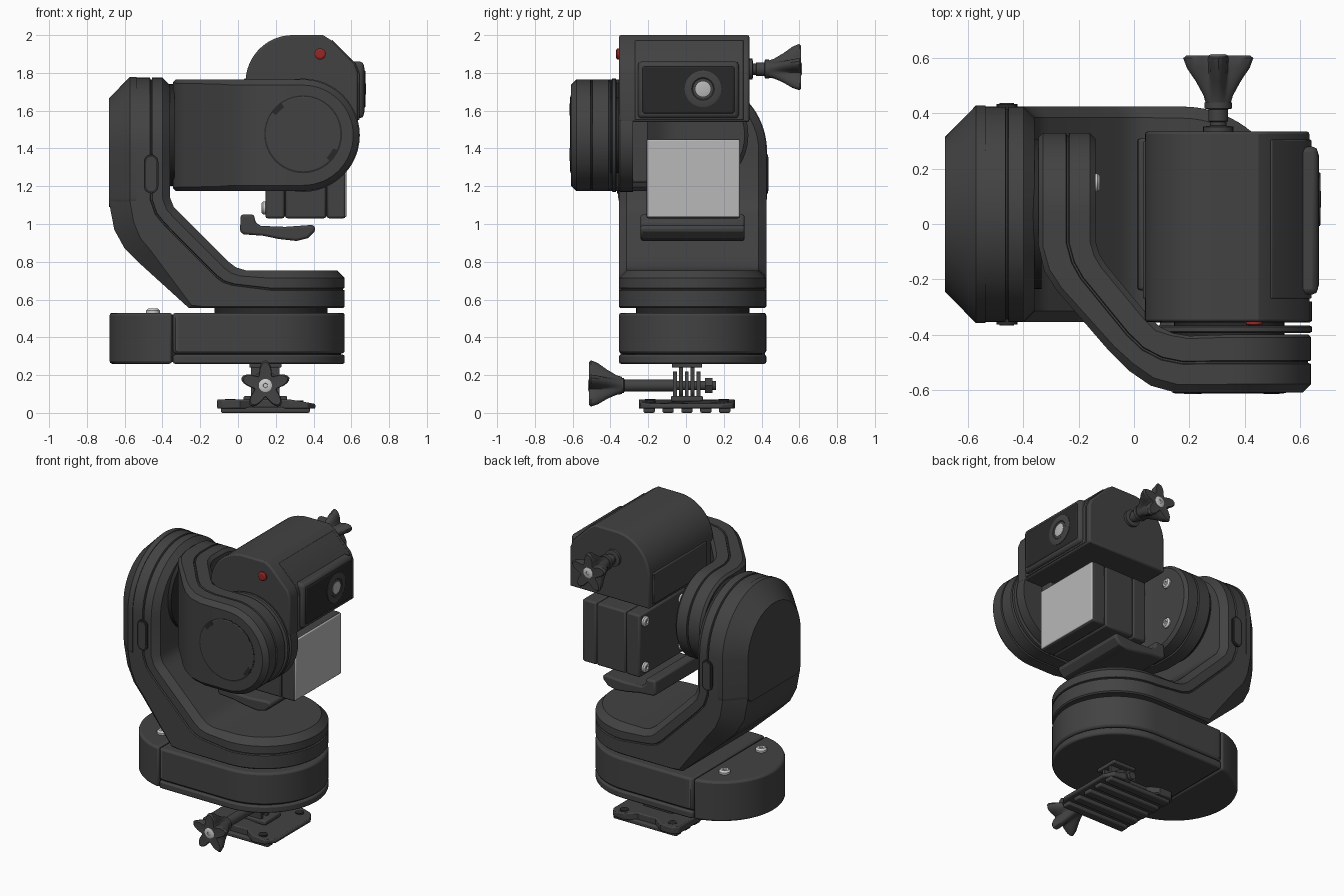
import bpy, bmesh
from math import sin, cos, pi, radians
from mathutils import Vector

if "Cube" in bpy.data.objects:
    bpy.data.objects.remove(bpy.data.objects["Cube"])


def material(name, r, g, b):
    m = bpy.data.materials.new(name)
    m.diffuse_color = (r, g, b, 1)
    m.use_nodes = True
    m.node_tree.nodes["Principled BSDF"].inputs["Base Color"].default_value = m.diffuse_color
    return m


DARK = material("dark_plastic", .055, .055, .055)
BLACK = material("black_trim", .022, .022, .022)
PALE = material("pale_panel", .48, .48, .48)
STEEL = material("steel", .6, .6, .6)
RED = material("red", .3, .02, .02)


def at(axis, u, v, h):
    """Place a 2D point (u, v) at height h along an axis."""
    return Vector({'x': (h, u, v), 'y': (u, h, v), 'z': (u, v, h)}[axis])


def finish(name, bm, mat, bevel=0):
    bmesh.ops.remove_doubles(bm, verts=bm.verts, dist=1e-5)
    bmesh.ops.recalc_face_normals(bm, faces=bm.faces)
    me = bpy.data.meshes.new(name)
    bm.to_mesh(me)
    bm.free()
    me.materials.append(mat)
    ob = bpy.data.objects.new(name, me)
    bpy.context.collection.objects.link(ob)
    if bevel:
        b = ob.modifiers.new("bevel", 'BEVEL')
        b.width, b.segments, b.limit_method, b.angle_limit = bevel, 2, 'ANGLE', radians(40)
    return ob


def loft(name, rings, mat=DARK, bevel=0):
    bm = bmesh.new()
    vs = [[bm.verts.new(p) for p in r] for r in rings]
    n = len(vs[0])
    for a, b in zip(vs, vs[1:]):
        for i in range(n):
            bm.faces.new((a[i], a[(i + 1) % n], b[(i + 1) % n], b[i]))
    bm.faces.new(vs[0])
    bm.faces.new(vs[-1])
    return finish(name, bm, mat, bevel)


def prism(name, pts, axis, a, b, mat=DARK, bevel=0):
    return loft(name, [[at(axis, u, v, h) for u, v in pts] for h in (a, b)], mat, bevel)


def box(name, x0, x1, y0, y1, z0, z1, mat=DARK, bevel=.01):
    return prism(name, [(x0, y0), (x1, y0), (x1, y1), (x0, y1)], 'z', z0, z1, mat, bevel)


def arc(cu, cv, r, a0, a1, n=24):
    return [(cu + r * cos(radians(a0 + (a1 - a0) * i / n)),
             cv + r * sin(radians(a0 + (a1 - a0) * i / n))) for i in range(n + 1)]


def lathe(name, prof, axis, c, mat=DARK, n=48):
    return loft(name, [[at(axis, c[0] + r * cos(2 * pi * i / n), c[1] + r * sin(2 * pi * i / n), h)
                        for i in range(n)] for r, h in prof], mat)


def screw(name, axis, u, v, h, d, r=.028):
    lathe(name, [(r, h - d), (r, h + d * .4), (r * .7, h + d), (r * .35, h + d),
                 (r * .3, h + d * .5)], axis, (u, v), STEEL, 20)


def arm(name, stations, plane, centre, w, groove=.10):
    """Bent slab with round ends: stations are (outer, inner, outer chamfer, inner chamfer)."""
    def profile(st, theta, end):
        O, I = Vector(st[0]), Vector(st[1])
        co, ci = st[2], st[3]
        t = (O - I).length
        n = (O - I) / t
        tan = Vector((-n.y, n.x)) * end
        g = .006
        hw = [(0, t), (w - co, t), (w, t - co), (w, groove + g), (w - .01, groove + g / 2),
              (w - .01, groove - g / 2), (w, groove - g), (w, ci), (w - ci, 0), (0, 0)]
        out = []
        for r, d in hw:
            p = I + n * d + tan * (r * sin(theta))
            out.append(at(plane, p.x, p.y, centre + r * cos(theta)))
        return out
    k = 32
    # perimeter: one side, far round end, other side, near round end
    rows = [profile(s, 0, 1) for s in stations]
    O, I = Vector(stations[-1][0]), Vector(stations[-1][1])
    n = O - I
    step = Vector(stations[-1][1]) - Vector(stations[-2][1])
    e = 1 if step.dot(Vector((-n.y, n.x))) > 0 else -1
    rows += [profile(stations[-1], pi * i / k, e) for i in range(1, k)]
    rows += [profile(s, pi, 1) for s in reversed(stations)]
    rows += [profile(stations[0], pi - pi * i / k, -e) for i in range(1, k)]
    bm = bmesh.new()
    vs = [[bm.verts.new(p) for p in r] for r in rows]
    for j, a in enumerate(vs):
        b = vs[(j + 1) % len(vs)]
        for i in range(len(a) - 1):
            bm.faces.new((a[i], a[i + 1], b[i + 1], b[i]))
    bmesh.ops.remove_doubles(bm, verts=bm.verts, dist=1e-5)
    bmesh.ops.dissolve_degenerate(bm, edges=bm.edges, dist=1e-5)
    return finish(name, bm, DARK)


def knob(name, cx, cz, y0, s):
    prof = [(0, .045, 0), (.03, .052, .05), (.08, .07, .2), (.13, .09, .33),
            (.165, .098, .36), (.175, .09, .36), (.172, .03, 0)]
    rings = []
    for h, r, a in prof:
        rings.append([at('y', cx + r * (1 + a * cos(5 * t)) * sin(t),
                         cz + r * (1 + a * cos(5 * t)) * cos(t), y0 + s * h)
                      for t in [2 * pi * i / 60 for i in range(60)]])
    loft(name, rings)
    screw(name + "_screw", 'y', cx, cz, y0 + s * .172, s * .008, .035)


# Base housing in three pieces split by seams
C = .035
right_end = arc(.175, C, .39, -90, 90, 40) + arc(-.29, C, .39, 90, 98, 4) + arc(-.29, C, .39, 262, 270, 4)
prism("base_bottom_cover", right_end, 'z', .26, .308, DARK, .01)
prism("base_body", right_end, 'z', .315, .53, DARK, .014)
prism("base_end_cap", arc(-.29, C, .39, 98.8, 261.2, 40), 'z', .26, .53, DARK, .014)
prism("base_core", arc(.175, C, .37, -90, 90) + arc(-.29, C, .37, 90, 270), 'z', .27, .52, BLACK)
for y in (-.16, .23):
    screw("base_screw", 'z', -.45, y, .535, .018, .036)
lathe("yaw_joint", [(.3, .52), (.3, .56)], 'z', (.175, C), BLACK)

# Yaw arm rising from the base, with battery cover and side buttons
arm("yaw_arm", [((-.68, 1.385), (-.36, 1.385), .11, .04), ((-.68, 1.10), (-.36, 1.14), .11, .04),
                ((-.655, .97), (-.34, 1.09), .11, .04), ((-.60, .87), (-.31, 1.06), .10, .04),
                ((-.53, .80), (-.27, 1.02), .09, .04), ((-.26, .555), (-.05, .80), .02, .04),
                ((-.20, .555), (-.01, .77), .012, .04), ((-.13, .555), (.04, .755), .01, .04),
                ((.175, .555), (.175, .755), .008, .042)], 'y', C, .39)


def cover_ring(r, x):
    pts = arc(C, 1.385, r, 0, 180, 40) + arc(C - r + .05, 1.14, .05, 180, 270, 6) \
        + arc(C + r - .05, 1.14, .05, 270, 360, 6)
    return [at('x', u, v, x) for u, v in pts]


loft("battery_cover", [cover_ring(.28, -.684), cover_ring(.394, -.572), cover_ring(.394, -.537)])
for y0, y1 in ((-.364, -.34), (.41, .434)):
    for nm, r, e, m in (("button_frame", .038, 0, BLACK), ("button", .026, .004, DARK)):
        prism(nm, arc(-.46, 1.33, r, 0, 180, 10) + arc(-.46, 1.20, r, 180, 360, 10),
              'y', y0 - e, y1 + e, m)
lathe("roll_joint", [(.27, -.37), (.27, -.335)], 'x', (C, 1.47), BLACK)

# Tilt arm with round cap
arm("tilt_arm", [((-.345, C), (-.14, C), .015, .02), ((-.345, -.08), (-.14, -.06), .015, .02),
                 ((-.325, -.17), (-.125, -.11), .02, .02), ((-.28, -.24), (-.10, -.15), .02, .02),
                 ((-.09, -.46), (.05, -.33), .025, .02), ((-.02, -.53), (.09, -.37), .03, .02),
                 ((.06, -.585), (.14, -.395), .03, .01), ((.15, -.61), (.20, -.405), .03, .01),
                 ((.345, -.61), (.345, -.40), .03, .01)], 'z', 1.47, .295)
lathe("arm_cap_groove", [(.206, -.60), (.206, -.6115)], 'y', (.345, 1.475), BLACK)
lathe("arm_cap", [(.199, -.60), (.199, -.612), (.196, -.614)], 'y', (.345, 1.475))
for a in (125, -45):
    prism("cap_notch", arc(.345, 1.475, .20, a, a + 20, 6) + arc(.345, 1.475, .175, a + 20, a, 6),
          'y', -.6155, -.605, BLACK)
for z in (1.33, 1.61):
    screw("tilt_arm_screw", 'x', .15, z, -.138, .015, .034)

# Camera cradle
lathe("tilt_joint", [(.2, -.41), (.2, -.35)], 'y', (.345, 1.47), BLACK)
lathe("tilt_plate", [(.29, -.395), (.3, -.39), (.3, -.372), (.29, -.367)], 'y', (.345, 1.47))
lathe("cradle_side_disc", [(.29, -.357), (.3, -.35), (.3, -.28)], 'y', (.345, 1.47))
prism("cradle_body", [(.04, 1.54)] + arc(.29, 1.75, .25, 180, 90, 16)
      + [(.45, 2.0), (.49, 1.975), (.615, 1.85), (.635, 1.80), (.635, 1.54)][0:], 'y', -.355, .335, DARK, .01)
prism("cradle_front_panel", [(.48, 1.95), (.498, 1.975), (.622, 1.85), (.642, 1.80), (.642, 1.55), (.6, 1.55)],
      'y', -.27, .305, DARK, .004)
box("cradle_rear_panel", .032, .06, -.27, .30, 1.56, 1.77, DARK, .006)
lathe("record_button", [(.03, -.35), (.03, -.364), (.02, -.37)], 'y', (.435, 1.90), RED, 20)

# Camera
box("camera_body", .58, .666, -.255, .28, 1.56, 1.86, DARK, .02)
box("camera_face", .64, .670, -.235, .262, 1.58, 1.84, BLACK, .015)
lathe("lens_ring", [(.097, .66), (.097, .673), (.092, .675), (.06, .675), (.055, .671)], 'x', (.09, 1.715), DARK, 40)
lathe("lens_glass", [(.04, .66), (.04, .674), (.025, .677)], 'x', (.09, 1.715), PALE, 28)

# Slabbed box under the camera with pale front panel
for x0, x1 in ((.145, .247), (.250, .467), (.470, .57)):
    box("lower_box_slab", x0, x1, -.21, .287, 1.03, 1.45, DARK, .012)
box("lower_box_core", .16, .56, -.2, .277, 1.04, 1.44, BLACK, 0)
box("lower_box_bracket", .2, .5, -.30, -.2, 1.22, 1.55)
box("pale_front_panel", .56, .575, -.205, .283, 1.037, 1.445, PALE, .006)
for y in (-.16, .235):
    for z in (1.085, 1.395):
        screw("lower_box_screw", 'x', y, z, .14, -.016, .034)

# Hooked grip under the box
prism("hook_grip", [(.015, 1.05), (.085, 1.05), (.092, 1.01), (.12, .99), (.25, .985), (.39, .995),
                    (.41, .985), (.405, .96), (.37, .925), (.31, .91), (.22, .92), (.13, .938),
                    (.03, .945), (.01, .96)], 'y', -.24, .31, DARK, .012)

# Upper thumb screw
lathe("upper_screw_shaft", [(.055, .33), (.055, .352), (.03, .356), (.03, .37), (.036, .372), (.036, .415),
                            (.05, .418), (.05, .44)], 'y', (.305, 1.82), DARK, 24)
knob("upper_knob", .305, 1.82, .435, 1)

# Lower thumb screw, interleaved fins and nut
lathe("lower_screw_shaft", [(.04, -.345), (.04, -.33), (.032, -.325), (.032, -.06), (.025, -.05), (.025, .16)],
      'y', (.145, .145), DARK, 24)
lathe("lower_nut", [(.045, .10), (.045, .14)], 'y', (.145, .145), DARK, 6)
knob("lower_knob", .145, .145, -.338, -1)
for i in range(5):
    y = -.058 + .031 * i
    pts = [(.07, .27), (.07, .145)] + arc(.145, .145, .075, 180, 360, 14) + [(.22, .27)]
    if i % 2 == 0:
        pts = [(u, .29 - v if v < .26 else .06) for u, v in pts]
    prism("mount_fin", pts, 'y', y - .01, y + .01)
box("mount_top_plate", .06, .23, -.075, .085, .24, .265, DARK, .005)

# Waisted foot plate with ribs and corner holes
foot = [(-.11, -.22), (-.08, -.25), (.01, -.25), (.08, -.20), (.21, -.20), (.28, -.25), (.37, -.24), (.41, -.18)]
foot += [(x, .01 - y) for x, y in reversed(foot)]
loft("foot_plate", [[Vector((x, y, z - (.025 * max(0, x - .28) / .13 if z > .05 else 0))) for x, y in foot]
                    for z in (.022, .072)], DARK, .008)
box("foot_block", .03, .26, -.08, .09, .06, .09, DARK, .008)
for i in range(5):
    y = .005 - .2 + .1 * i
    box("foot_rib", -.09, .38, y - .03, y + .03, 0, .03, DARK, .008)
for x, z in ((-.04, .0735), (.32, .066)):
    for y in (-.19, .2):
        lathe("foot_hole", [(.028, .04), (.028, z)], 'z', (x, y), BLACK, 20)

# Smooth shading with sharp edges
bpy.ops.object.select_all(action='SELECT')
bpy.context.view_layer.objects.active = bpy.context.selected_objects[0]
bpy.ops.object.shade_smooth_by_angle(angle=radians(28))
